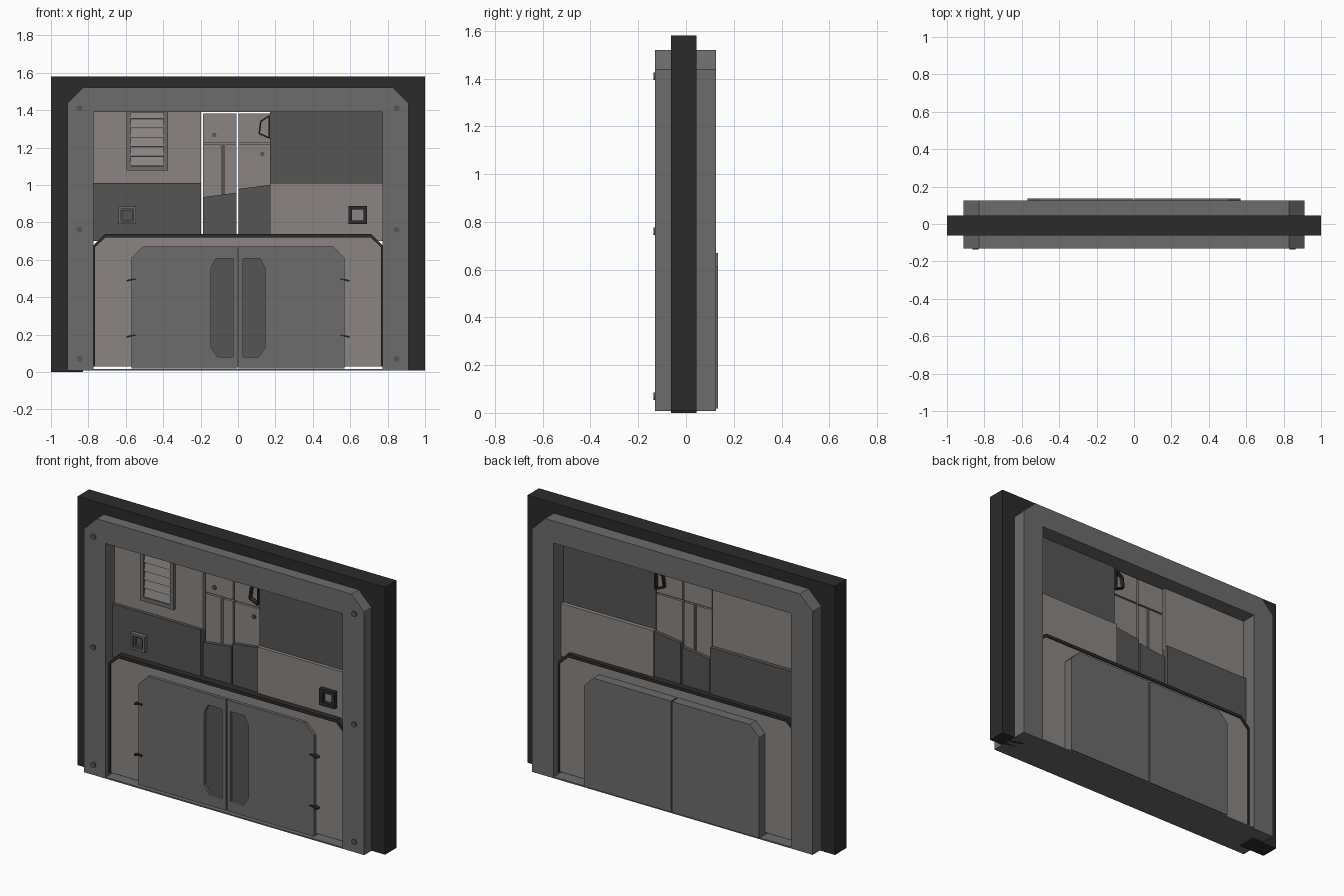
import bpy, bmesh, math
from mathutils import Vector

if "Cube" in bpy.data.objects:
    bpy.data.objects.remove(bpy.data.objects["Cube"])


def material(name, r, g, b):
    m = bpy.data.materials.new(name)
    m.diffuse_color = (r, g, b, 1)
    m.use_nodes = True
    m.node_tree.nodes["Principled BSDF"].inputs["Base Color"].default_value = m.diffuse_color
    return m


BLACK = material("black_metal", 0.024, 0.024, 0.024)
GREY = material("grey_metal", 0.15, 0.15, 0.15)
DARK = material("dark_panel", 0.09, 0.09, 0.09)
LIGHT = material("light_panel", 0.26, 0.235, 0.225)


def prism(name, pts, y0, y1, mat):
    """Extrude an (x, z) outline from y0 to y1."""
    bm = bmesh.new()
    face = bm.faces.new([bm.verts.new((x, y0, z)) for x, z in pts])
    ext = bmesh.ops.extrude_face_region(bm, geom=[face])
    moved = [v for v in ext["geom"] if isinstance(v, bmesh.types.BMVert)]
    bmesh.ops.translate(bm, verts=moved, vec=(0, y1 - y0, 0))
    bmesh.ops.recalc_face_normals(bm, faces=bm.faces)
    mesh = bpy.data.meshes.new(name)
    bm.to_mesh(mesh)
    bm.free()
    ob = bpy.data.objects.new(name, mesh)
    bpy.context.collection.objects.link(ob)
    if mat:
        mesh.materials.append(mat)
    return ob


def box(name, x0, x1, z0, z1, y0, y1, mat):
    return prism(name, [(x0, z0), (x1, z0), (x1, z1), (x0, z1)], y0, y1, mat)


def arch(w, z0, z1, c):
    """Open arch outline with clipped top corners, left foot to right foot."""
    return [(-w, z0), (-w, z1 - c), (c - w, z1), (w - c, z1), (w, z1 - c), (w, z0)]


def disc(name, x, z, r, y0, y1, mat, n=12):
    pts = [(x + r * math.cos(2 * math.pi * i / n), z + r * math.sin(2 * math.pi * i / n)) for i in range(n)]
    return prism(name, pts, y0, y1, mat)


def square_ring(name, x0, x1, z0, z1, t, y0, y1, mat):
    box(name + "_left", x0, x0 + t, z0, z1, y0, y1, mat)
    box(name + "_right", x1 - t, x1, z0, z1, y0, y1, mat)
    box(name + "_bottom", x0 + t, x1 - t, z0, z0 + t, y0, y1, mat)
    box(name + "_top", x0 + t, x1 - t, z1 - t, z1, y0, y1, mat)


# Outer wall frame and the grey portal inside it
prism("outer_frame", [(-1, 0), (-1, 1.58), (1, 1.58), (1, 0.008), (0.83, 0.008), (0.83, 1.45),
                      (-0.83, 1.45), (-0.83, 0)], -0.062, 0.045, BLACK)
prism("portal_frame", arch(0.912, 0.008, 1.52, 0.083) + [
    (0.772, 0.008), (0.772, 1.39), (-0.772, 1.39), (-0.772, 0.008)], -0.13, 0.126, GREY)
box("threshold", -0.772, 0.772, 0.008, 0.016, -0.13, 0.126, GREY)
for s in (-1, 1):
    for z in (0.07, 0.76, 1.41):
        disc("portal_rivet", s * 0.848, z, 0.016, -0.137, -0.125, DARK)

# Wall panels, two on each side
box("upper_left_panel", -0.772, -0.197, 1.0, 1.39, -0.045, 0.035, LIGHT)
box("lower_left_panel", -0.772, -0.197, 0.70, 1.01, -0.065, 0.058, DARK)
box("upper_right_panel", 0.172, 0.772, 1.0, 1.39, -0.045, 0.035, DARK)
box("lower_right_panel", 0.172, 0.772, 0.70, 1.01, -0.065, 0.058, LIGHT)

# Centre strip: two slim leaves with grooves and slanted lower covers
for side, x0, x1, za, zb in (("left", -0.188, -0.008, 0.935, 0.958), ("right", 0.002, 0.172, 0.978, 1.0)):
    box(f"centre_{side}_core", x0, x1, 0.70, 1.382, -0.02, 0.015, LIGHT)
    box(f"centre_{side}_top", x0, x1, 1.225, 1.382, -0.034, 0.028, LIGHT)
    cuts = [(x0, -0.087), (-0.083, -0.075), (-0.071, x1)] if side == "left" else [(x0, x1)]
    for a, b in cuts:
        box(f"centre_{side}_middle", a, b, 0.70, 1.216, -0.034, 0.028, LIGHT)
    prism(f"centre_{side}_cover", [(x0, 0.70), (x1, 0.70), (x1, zb), (x0, za)], -0.055, 0.048, DARK)
disc("centre_knob", -0.127, 1.268, 0.012, -0.042, -0.03, DARK)
disc("centre_knob", 0.13, 1.165, 0.012, -0.042, -0.03, DARK)

# Wire bracket at the top of the centre strip
corners = [(0.168, 1.37), (0.122, 1.34), (0.113, 1.275), (0.168, 1.25)]
for a, b in zip(corners, corners[1:] + corners[:1]):
    p, q = Vector(a), Vector(b)
    n = (q - p).orthogonal().normalized() * 0.004
    prism("bracket_bar", [p + n, q + n, q - n, p - n], -0.06, 0.05, BLACK)

# Vent with tilted slats
square_ring("vent_frame", -0.595, -0.375, 1.078, 1.41, 0.024, -0.062, -0.04, GREY)
for i in range(6):
    slat = box("vent_slat", -0.571, -0.399, -0.023, 0.023, -0.003, 0.003, LIGHT)
    slat.location = (0, -0.05, 1.126 + 0.05 * i)
    slat.rotation_euler.x = math.radians(-14)

# Small square fittings
square_ring("left_fitting", -0.638, -0.545, 0.79, 0.885, 0.013, -0.09, -0.06, GREY)
square_ring("left_fitting_inner", -0.625, -0.558, 0.803, 0.872, 0.01, -0.08, -0.06, DARK)
square_ring("right_fitting", 0.59, 0.69, 0.79, 0.888, 0.02, -0.09, -0.06, BLACK)

# Door surround with black trim
prism("door_trim", arch(0.775, 0.03, 0.738, 0.062) + [
    (0.764, 0.03), (0.764, 0.668), (0.708, 0.72), (-0.708, 0.72), (-0.764, 0.668), (-0.764, 0.03)],
    -0.1, 0.085, BLACK)
prism("door_surround", [(-0.765, 0.03), (-0.765, 0.668), (-0.708, 0.721), (0.708, 0.721),
                        (0.765, 0.668), (0.765, 0.03)], -0.09, 0.078, LIGHT)

# Double doors with recessed grips and hinges
for side, s in (("left", -1), ("right", 1)):
    door = prism(f"{side}_door", [(s * x, z) for x, z in (
        (0.004, 0.018), (0.57, 0.018), (0.57, 0.61), (0.51, 0.67), (0.004, 0.67))], -0.108, 0.135, GREY)
    outline = [(s * x, z) for x, z in (
        (0.027, 0.08), (0.11, 0.08), (0.145, 0.13), (0.145, 0.555), (0.118, 0.607), (0.027, 0.607))]
    cutter = prism(f"{side}_grip_cutter", outline, -0.2, -0.09, None)
    cutter.hide_render = True
    cutter.hide_set(True)
    cut = door.modifiers.new("grip_recess", "BOOLEAN")
    cut.operation, cut.object, cut.solver = "DIFFERENCE", cutter, "EXACT"
    prism(f"{side}_grip_floor", outline, -0.092, -0.085, DARK)
    for z in (0.495, 0.195):
        prism(f"{side}_door_hinge", [(s * x, z + dz) for x, dz in (
            (0.545, 0.003), (0.56, 0.005), (0.597, -0.004), (0.594, -0.012), (0.56, -0.004), (0.545, -0.004))],
            -0.116, -0.085, BLACK)
